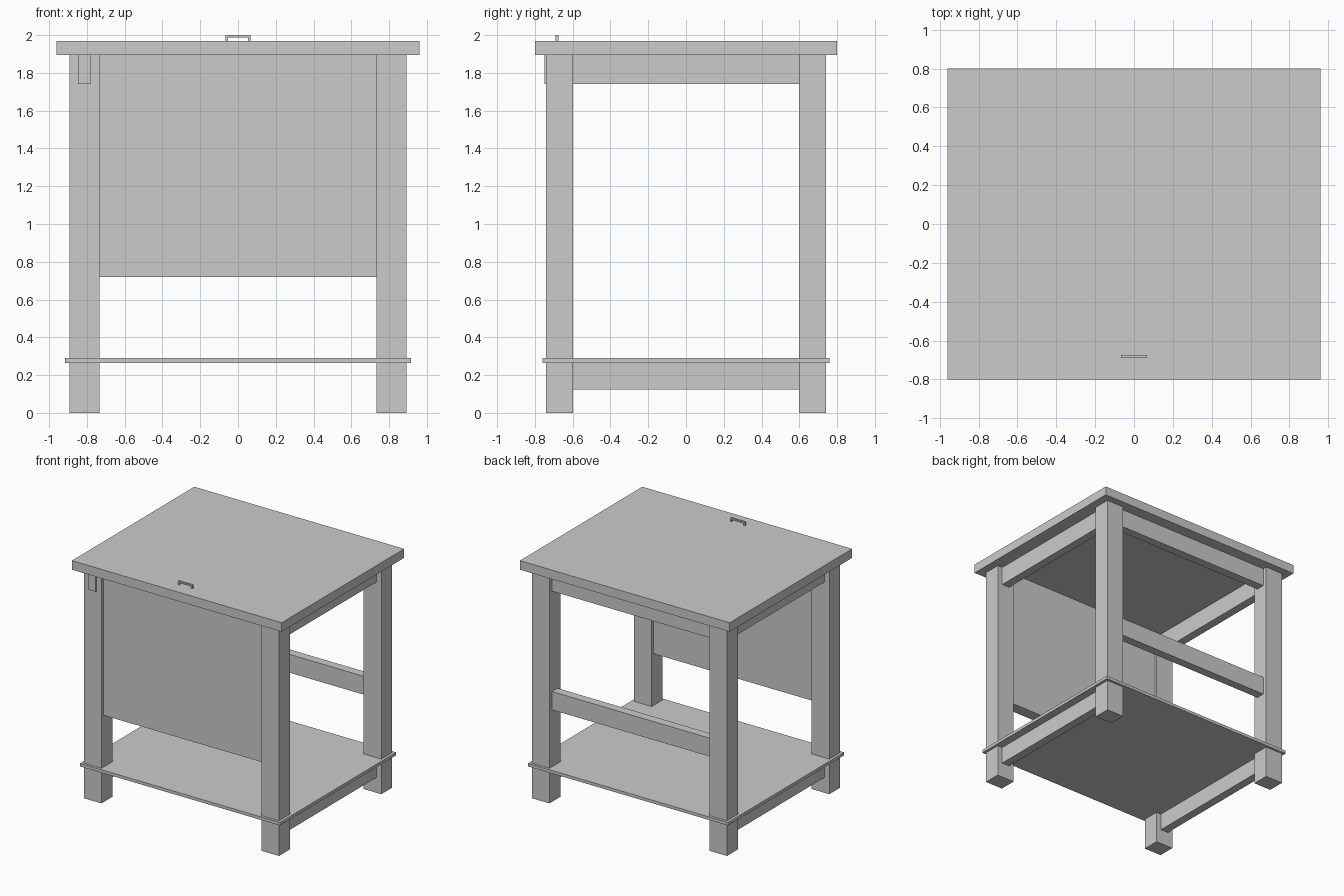
import bpy

if "Cube" in bpy.data.objects:
    bpy.data.objects.remove(bpy.data.objects["Cube"])


def box(name, x, y, z):
    """Axis-aligned box from (min, max) ranges."""
    bpy.ops.mesh.primitive_cube_add(
        size=1, location=[(r[0] + r[1]) / 2 for r in (x, y, z)])
    ob = bpy.context.object
    ob.name = name
    ob.scale = [r[1] - r[0] for r in (x, y, z)]
    bpy.ops.object.transform_apply(location=False, rotation=False, scale=True)
    return ob


def span(a, b, side):
    """Range mirrored to the chosen side of zero."""
    return tuple(sorted((a * side, b * side)))


# Top board and low shelf
box("table_top", (-0.96, 0.96), (-0.80, 0.80), (1.895, 1.97))
box("lower_shelf", (-0.915, 0.915), (-0.76, 0.76), (0.265, 0.29))

# Four square legs
for sx, xname in ((-1, "left"), (1, "right")):
    for sy, yname in ((-1, "front"), (1, "back")):
        box(f"{yname}_{xname}_leg", span(0.732, 0.893, sx),
            span(0.597, 0.74, sy), (0, 1.895))

# Side rails; the upper left one runs through the front leg
for sx, xname in ((-1, "left"), (1, "right")):
    front = -0.75 if sx < 0 else -0.597
    box(f"upper_{xname}_rail", span(0.777, 0.848, sx), (front, 0.597), (1.742, 1.895))
    box(f"lower_{xname}_rail", span(0.777, 0.848, sx), (-0.597, 0.597), (0.125, 0.265))

# Back rails between the rear legs
for name, z in (("upper_back_rail", (1.742, 1.895)), ("middle_back_rail", (0.76, 0.912))):
    box(name, (-0.732, 0.732), (0.633, 0.705), z)

# Front panel
box("front_panel", (-0.732, 0.732), (-0.715, -0.618), (0.72, 1.895))

# Handle on the top
box("handle_bar", (-0.067, 0.067), (-0.69, -0.675), (1.988, 2.0))
for sx, xname in ((-1, "left"), (1, "right")):
    box(f"handle_{xname}_post", span(0.054, 0.067, sx), (-0.69, -0.675), (1.97, 1.988))
